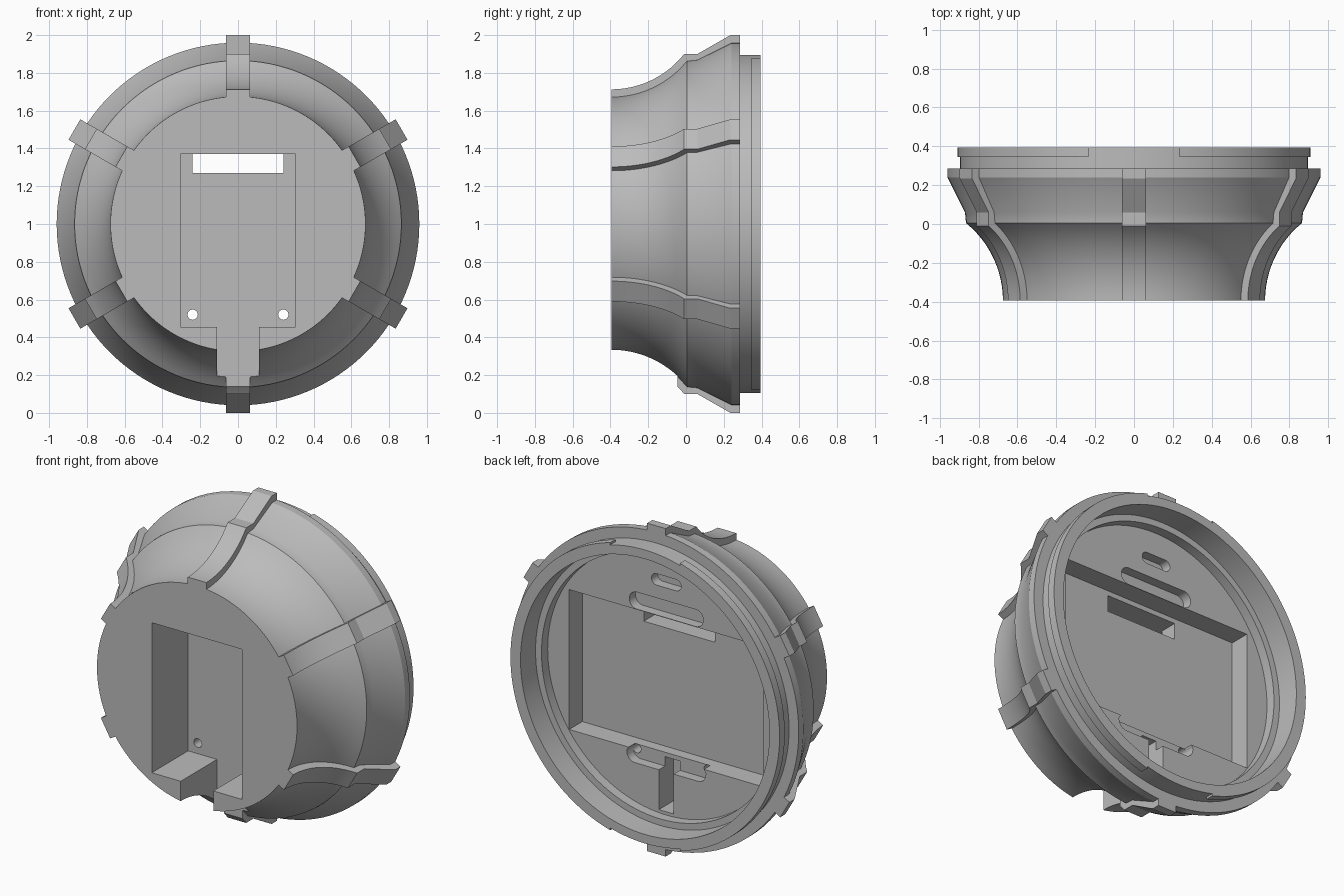
import bpy, bmesh, math
from mathutils import Matrix, Vector

old = bpy.data.objects.get("Cube")
if old:
    bpy.data.objects.remove(old, do_unlink=True)

FRONT, BACK = -0.395, 0.395
FLOOR, POCKET, FRONT_RECESS = 0.19, 0.064, -0.045

grey = bpy.data.materials.new("plain grey")
grey.use_nodes = True
grey.diffuse_color = (0.5, 0.5, 0.5, 1)
grey.node_tree.nodes["Principled BSDF"].inputs["Base Color"].default_value = (0.5, 0.5, 0.5, 1)


def finish(name, bm):
    """Turn a bmesh into an object standing on z = 0."""
    bmesh.ops.recalc_face_normals(bm, faces=bm.faces)
    bmesh.ops.translate(bm, vec=(0, 0, 1), verts=bm.verts)
    mesh = bpy.data.meshes.new(name)
    bm.to_mesh(mesh)
    bm.free()
    obj = bpy.data.objects.new(name, mesh)
    bpy.context.collection.objects.link(obj)
    mesh.materials.append(grey)
    return obj


def lathe(name, profile, steps=128):
    """Revolve a closed (radius, y) profile about the y axis."""
    bm = bmesh.new()
    rings = []
    for i in range(steps):
        a = math.tau * i / steps
        rings.append([bm.verts.new((r * math.cos(a), y, r * math.sin(a))) for r, y in profile])
    n = len(profile)
    for i in range(steps):
        p, q = rings[i], rings[(i + 1) % steps]
        for j in range(n):
            k = (j + 1) % n
            bm.faces.new((p[j], p[k], q[k], q[j]))
    bmesh.ops.remove_doubles(bm, verts=bm.verts, dist=1e-5)
    bmesh.ops.dissolve_degenerate(bm, edges=bm.edges, dist=1e-6)
    return finish(name, bm)


def extrude(name, points, offset, turn=0):
    """Extrude a flat polygon along an offset, then turn it about the y axis."""
    bm = bmesh.new()
    face = bm.faces.new([bm.verts.new(p) for p in points])
    geom = bmesh.ops.extrude_face_region(bm, geom=[face])["geom"]
    bmesh.ops.translate(bm, vec=offset, verts=[v for v in geom if isinstance(v, bmesh.types.BMVert)])
    bmesh.ops.transform(bm, matrix=Matrix.Rotation(turn, 4, 'Y'), verts=bm.verts)
    return finish(name, bm)


def box(x, z0, z1, y0, y1):
    pts = [(-x, y0, z0), (x, y0, z0), (x, y0, z1), (-x, y0, z1)]
    return extrude("cutter", pts, (0, y1 - y0, 0))


def slot(cx, cz, half, r, y0, y1):
    """Round-ended bar; a cylinder when half equals r."""
    pts = []
    for i in range(32):
        a = math.tau * (i + 0.5) / 32
        shift = math.copysign(half - r, math.cos(a))
        pts.append((cx + shift + r * math.cos(a), y0, cz + r * math.sin(a)))
    if half == r:
        pts = [(cx + r * math.cos(math.tau * i / 24), y0, cz + r * math.sin(math.tau * i / 24))
               for i in range(24)]
    return extrude("cutter", pts, (0, y1 - y0, 0))


def cut(obj, *cutters):
    bpy.context.view_layer.objects.active = obj
    for c in cutters:
        c.hide_render = True
        mod = obj.modifiers.new("cut", 'BOOLEAN')
        mod.operation, mod.solver, mod.object = 'DIFFERENCE', 'EXACT', c
        bpy.ops.object.modifier_apply(modifier=mod.name)
        bpy.data.objects.remove(c, do_unlink=True)


def smooth(obj):
    bpy.ops.object.select_all(action='DESELECT')
    obj.select_set(True)
    bpy.context.view_layer.objects.active = obj
    bpy.ops.object.shade_smooth_by_angle(angle=math.radians(25))


def flare(r0, r1, y1, steps=16):
    """Concave arc that starts parallel to the axis and flares outward."""
    t, h = y1 - FRONT, r1 - r0
    radius = (t * t + h * h) / (2 * h)
    return [(r0 + radius - math.sqrt(radius ** 2 - (t * i / steps) ** 2), FRONT + t * i / steps)
            for i in range(steps + 1)]


# Body: flared front, cone, flange, rear neck and stepped cup
body = lathe("body", [(0, FRONT)] + flare(0.675, 0.865, 0.005)
             + [(0.87, 0.06), (0.96, 0.24), (0.96, 0.285), (0.895, 0.285), (0.895, BACK),
                (0.84, BACK), (0.84, 0.25), (0.8, 0.25), (0.8, FLOOR), (0, FLOOR)])

# Front recess with its channel out through the bottom
cut(body,
    box(0.305, -0.545, 0.37, FRONT - 0.1, FRONT_RECESS),
    box(0.11, -1.1, -0.5, FRONT - 0.1, FRONT_RECESS))

# Rear pocket, window, keyed slots and screw holes
cut(body,
    box(0.655, -0.453, 0.4, POCKET, FLOOR + 0.03),
    box(0.24, 0.27, 0.37, -0.2, 0.15),
    slot(0, 0.455, 0.25, 0.052, FLOOR - 0.06, FLOOR + 0.03),
    slot(0, 0.62, 0.1, 0.035, FLOOR - 0.06, FLOOR + 0.03),
    slot(0, -0.485, 0.265, 0.052, FLOOR - 0.06, FLOOR + 0.03),
    box(0.05, -0.78, -0.48, FLOOR - 0.14, FLOOR + 0.03),
    *[slot(s * 0.24, -0.48, 0.027, 0.027, -0.2, 0.3) for s in (-1, 1)])
smooth(body)

# Locking lip, interrupted at top and bottom
lip = lathe("locking_lip", [(0.893, 0.345), (0.908, 0.345), (0.908, BACK), (0.893, BACK)])
cut(lip, box(0.235, -1.1, 1.1, 0.2, 0.5))
smooth(lip)

# Six ribs following the outside of the body
outer = flare(0.713, 0.9, -0.01) + [(0.9, 0.06), (1.0, 0.235), (1.0, 0.285)]
inner = [(0.9, 0.285), (0.9, 0.235), (0.84, 0.06)] + flare(0.65, 0.84, -0.01)[::-1]
for i in range(6):
    pts = [(-0.0625, y, r) for r, y in outer + inner]
    rib = extrude(f"rib_{i + 1}", pts, (0.125, 0, 0), math.radians(60 * i))
    if i == 3:
        cut(rib, box(0.11, -1.1, -0.5, FRONT - 0.1, FRONT_RECESS))
    smooth(rib)
